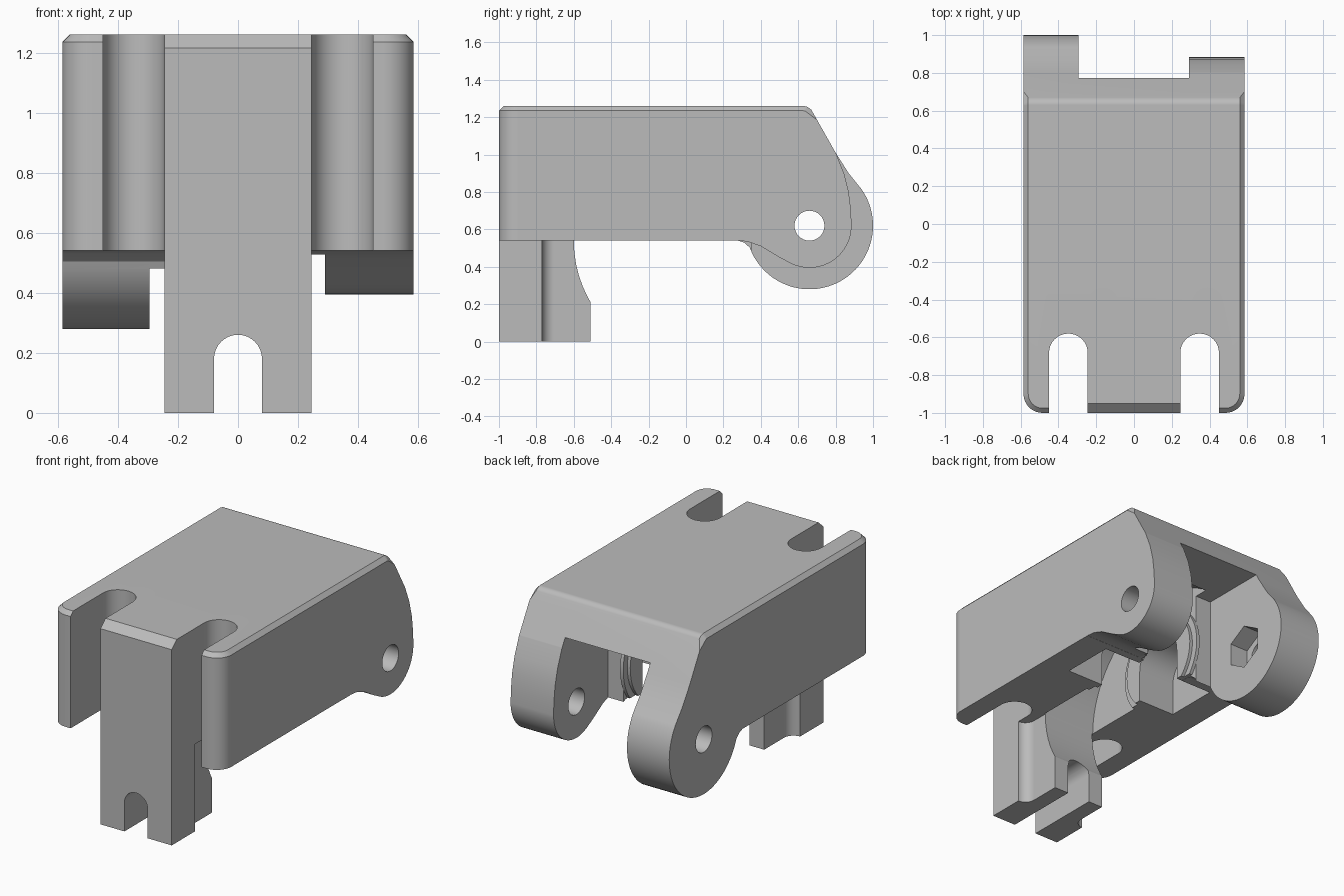
import bpy, bmesh
from math import sin, cos, radians, asin, degrees
from mathutils import Vector

if "Cube" in bpy.data.objects:
    bpy.data.objects.remove(bpy.data.objects["Cube"], do_unlink=True)

grey = bpy.data.materials.new("plain grey")
grey.use_nodes = True
COLOUR = (0.5, 0.5, 0.5, 1)
grey.diffuse_color = COLOUR
grey.node_tree.nodes["Principled BSDF"].inputs["Base Color"].default_value = COLOUR


def arc(cx, cy, r, start, end, steps=16):
    angles = [radians(start + (end - start) * i / steps) for i in range(steps + 1)]
    return [(cx + r * cos(a), cy + r * sin(a)) for a in angles]


def prism(name, outline, axis, lo, hi, edit=None):
    """Extrude a flat outline along one axis."""
    place = {"x": lambda p: (lo, p[0], p[1]),
             "y": lambda p: (p[0], lo, p[1]),
             "z": lambda p: (p[0], p[1], lo)}[axis]
    bm = bmesh.new()
    face = bm.faces.new([bm.verts.new(place(p)) for p in outline])
    ext = bmesh.ops.extrude_face_region(bm, geom=[face])
    shift = Vector([(hi - lo) * (axis == a) for a in "xyz"])
    verts = [g for g in ext["geom"] if isinstance(g, bmesh.types.BMVert)]
    bmesh.ops.translate(bm, verts=verts, vec=shift)
    bmesh.ops.recalc_face_normals(bm, faces=bm.faces)
    if edit:
        edit(bm)
    mesh = bpy.data.meshes.new(name)
    bm.to_mesh(mesh)
    bm.free()
    obj = bpy.data.objects.new(name, mesh)
    bpy.context.collection.objects.link(obj)
    mesh.materials.append(grey)
    return obj


def activate(obj):
    bpy.ops.object.select_all(action="DESELECT")
    obj.select_set(True)
    bpy.context.view_layer.objects.active = obj


def cut(target, outline, axis, lo, hi):
    cutter = prism("cutter", outline, axis, lo, hi)
    cutter.hide_render = True
    mod = target.modifiers.new("cut", "BOOLEAN")
    mod.operation, mod.solver, mod.object = "DIFFERENCE", "EXACT", cutter
    activate(target)
    bpy.ops.object.modifier_apply(modifier=mod.name)
    bpy.data.objects.remove(cutter, do_unlink=True)


def finish(obj):
    activate(obj)
    bpy.ops.object.shade_smooth_by_angle(angle=radians(25))
    mod = obj.modifiers.new("even shading", "WEIGHTED_NORMAL")
    mod.keep_sharp = True


def rect(a0, a1, b0, b1):
    return [(a0, b0), (a1, b0), (a1, b1), (a0, b1)]


def mirrored(outline, side):
    return [(side * x, y) for x, y in outline]


W = 0.585
PIVOT = (0.66, 0.62)
TOP = 1.26
FLOOR = 0.541


def ease_edges(bm):
    # rounded front corners, then a chamfer round the top rim
    corners = [e for e in bm.edges
               if all(v.co.y < -0.99 for v in e.verts)
               and abs(e.verts[0].co.z - e.verts[1].co.z) > 1]
    bmesh.ops.bevel(bm, geom=corners, offset=0.1, segments=8, profile=0.5,
                    affect="EDGES", clamp_overlap=False)
    bm.normal_update()
    rim = [e for e in bm.edges
           if all(v.co.z > 1.235 for v in e.verts)
           and any(abs(f.normal.z) < 0.05 for f in e.link_faces)]
    bmesh.ops.bevel(bm, geom=rim, offset=0.025, segments=1,
                    affect="EDGES", clamp_overlap=False)


# Housing block with the large pivot lug in its side profile
side_profile = ([(-1, 0), (-0.51, 0), (-0.51, 0.54), (0.28, 0.54), (0.31, 0.53)]
                + arc(*PIVOT, 0.34, 200, 395, 40)
                + [(0.87, 0.9), (0.8, 1.01), (0.67, 1.24), (0.65, 1.255),
                   (0.63, TOP), (-1, TOP)])
housing = prism("housing", side_profile, "x", -W, W, ease_edges)

# Smaller pivot lug on the +x side
small_lug = ([(0.27, 0.1), (0.27, FLOOR), (0.33, 0.535), (0.4, 0.51), (0.5, 0.45)]
             + arc(*PIVOT, 0.225, 240, 360, 24)
             + [(0.882, 0.7), (0.87, 0.8), (0.845, 0.9), (0.8, 1.012),
                (1.2, 1.012), (1.2, 0.1)])
cut(housing, small_lug, "x", 0, 0.8)

# Front slots and the narrow front leg below the housing
slot = [(0.245, -1.1), (0.45, -1.1)] + arc(0.3475, -0.6825, 0.1025, 0, 180)
leg_side = ([(0.8, -1.1), (0.8, 0.2), (0.18, 0.2)]
            + arc(0.245, -0.705, 0.065, 180, 270, 8)
            + [(0.25, -0.77), (0.25, -1.1)])
for side in (1, -1):
    cut(housing, mirrored(slot, side), "z", -0.1, 1.4)
    cut(housing, mirrored(leg_side, side), "z", -0.1, FLOOR)
cut(housing, [(-1.02, 1.197), (-0.93, 1.278), (-1.02, 1.278)], "x", -0.25, 0.25)

# Arched notch in the leg
cut(housing, [(-0.08, -0.1), (0.08, -0.1)] + arc(0, 0.18, 0.08, 0, 180), "y", -1.1, -0.3)

# Round inner cavity and the wider gap between the lugs
cut(housing, arc(0.05, 0.54, 0.65, 0, 360 * 63 / 64, 63), "x", -0.185, 0.185)
cut(housing, rect(0.35, 1.2, 0.1, 1.06), "x", -0.295, 0.29)

# Axle slots in the cavity walls, open at the bottom
AXLE_Y, AXLE_Z, AXLE_R, BOSS_R = 0.05, 0.74, 0.17, 0.33
slot_arch = arc(AXLE_Y, AXLE_Z, AXLE_R, 0, 180, 20)
cut(housing, [(AXLE_Y - AXLE_R, 0.3), (AXLE_Y + AXLE_R, 0.3)] + slot_arch, "x", -0.4, 0.4)

# Pivot hole and hexagonal nut recess
cut(housing, arc(*PIVOT, 0.08, 0, 360 * 31 / 32, 31), "x", -0.8, 0.8)
cut(housing, arc(*PIVOT, 0.14, 30, 330, 5), "x", -0.42, -0.25)
finish(housing)

# Stepped bosses round the axle slots
for side, label in ((1, "left"), (-1, "right")):
    for radius, inner, step in ((BOSS_R, 0.165, "base"), (BOSS_R - 0.04, 0.145, "face")):
        dip = degrees(asin((AXLE_Z - FLOOR) / radius))
        ring = (arc(AXLE_Y, AXLE_Z, radius, -dip, 180 + dip, 36)
                + [(AXLE_Y - AXLE_R, FLOOR)] + slot_arch[::-1]
                + [(AXLE_Y + AXLE_R, FLOOR)])
        lo, hi = sorted((side * inner, side * 0.187))
        finish(prism(f"{label}_axle_boss_{step}", ring, "x", lo, hi))
